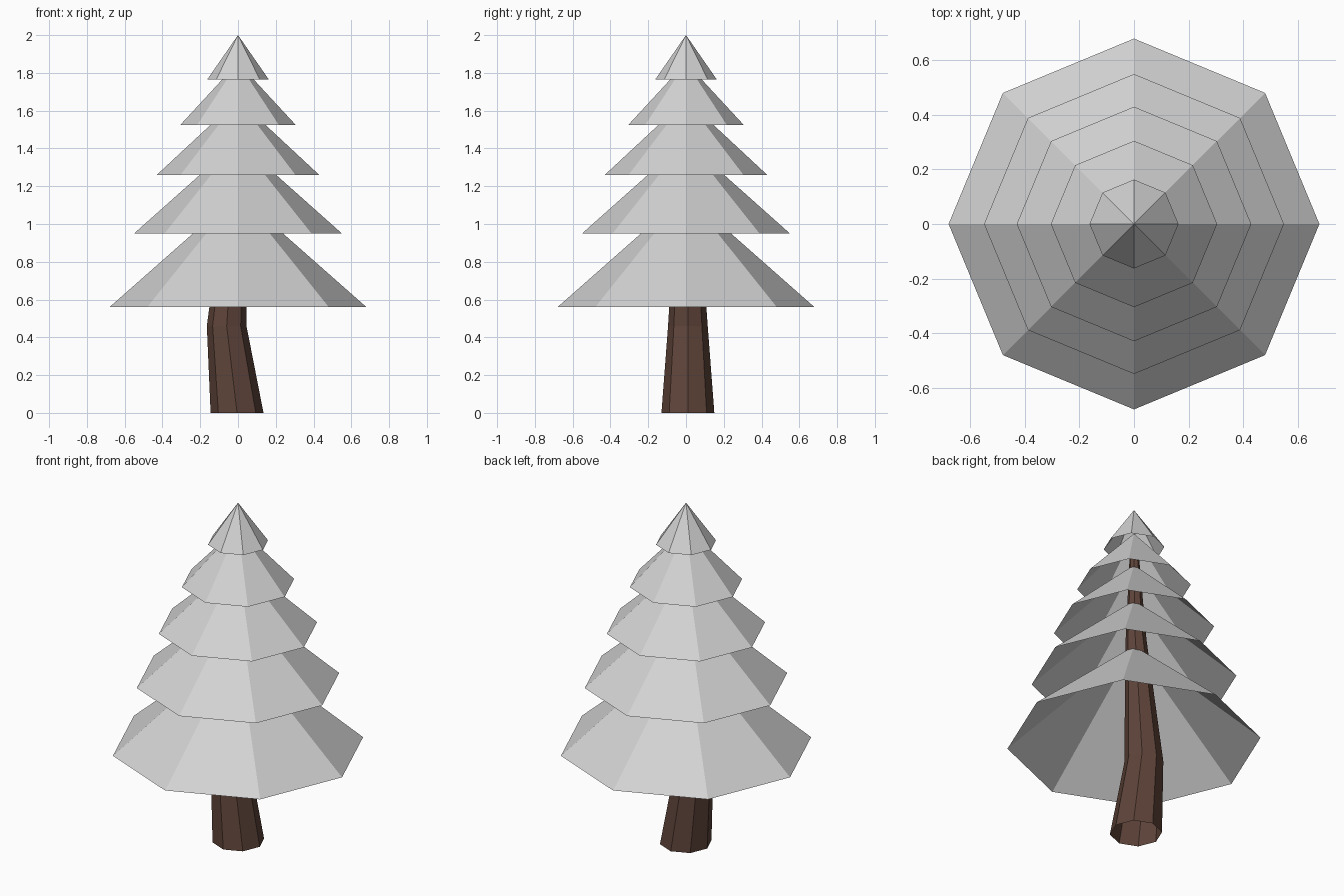
import bpy
import bmesh
from math import cos, sin, pi
from mathutils import Vector

SIDES = 8

cube = bpy.data.objects.get("Cube")
if cube:
    bpy.data.objects.remove(cube, do_unlink=True)


def make_material(name, rgb):
    mat = bpy.data.materials.new(name)
    mat.use_nodes = True
    color = (*rgb, 1.0)
    mat.diffuse_color = color
    mat.node_tree.nodes["Principled BSDF"].inputs["Base Color"].default_value = color
    return mat


def add_object(name, bm, mat):
    mesh = bpy.data.meshes.new(name)
    bm.to_mesh(mesh)
    bm.free()
    mesh.materials.append(mat)
    obj = bpy.data.objects.new(name, mesh)
    bpy.context.collection.objects.link(obj)
    return obj


def ring(bm, center, radius):
    """Horizontal ring of vertices with one corner on +x."""
    angles = [2 * pi * i / SIDES for i in range(SIDES)]
    return [bm.verts.new(Vector(center) + Vector((radius * cos(a), radius * sin(a), 0)))
            for a in angles]


def bough_tier(name, radius, base, tip, mat):
    """Hollow pyramid skirt, open underneath."""
    bm = bmesh.new()
    rim = ring(bm, (0, 0, base), radius)
    apex = bm.verts.new((0, 0, tip))
    for i in range(SIDES):
        bm.faces.new((rim[i], rim[(i + 1) % SIDES], apex))
    return add_object(name, bm, mat)


def trunk_tube(name, sections, mat):
    """Bent, tapering tube, open at the foot and closed at the top."""
    bm = bmesh.new()
    rings = [ring(bm, center, radius) for center, radius in sections]
    for low, high in zip(rings, rings[1:]):
        for i in range(SIDES):
            j = (i + 1) % SIDES
            bm.faces.new((low[i], low[j], high[j], high[i]))
    bm.faces.new(rings[-1])
    return add_object(name, bm, mat)


needle_grey = make_material("pale grey", (0.65, 0.65, 0.65))
bark_brown = make_material("bark brown", (0.112, 0.057, 0.041))

# Tiers of boughs from the bottom up: radius, rim height, tip height
tiers = [
    (0.68, 0.56, 1.16),
    (0.55, 0.95, 1.44),
    (0.43, 1.26, 1.66),
    (0.305, 1.525, 1.855),
    (0.163, 1.765, 2.0),
]
for number, (radius, base, tip) in enumerate(tiers, 1):
    bough_tier(f"bough_tier_{number}", radius, base, tip, needle_grey)

# Crooked trunk running up inside the tiers
trunk_tube("trunk", [
    ((-0.005, 0.01, 0.0), 0.14),
    ((-0.06, 0.01, 0.46), 0.105),
    ((-0.01, 0.005, 1.2), 0.056),
    ((0.0, 0.0, 1.8), 0.02),
], bark_brown)
